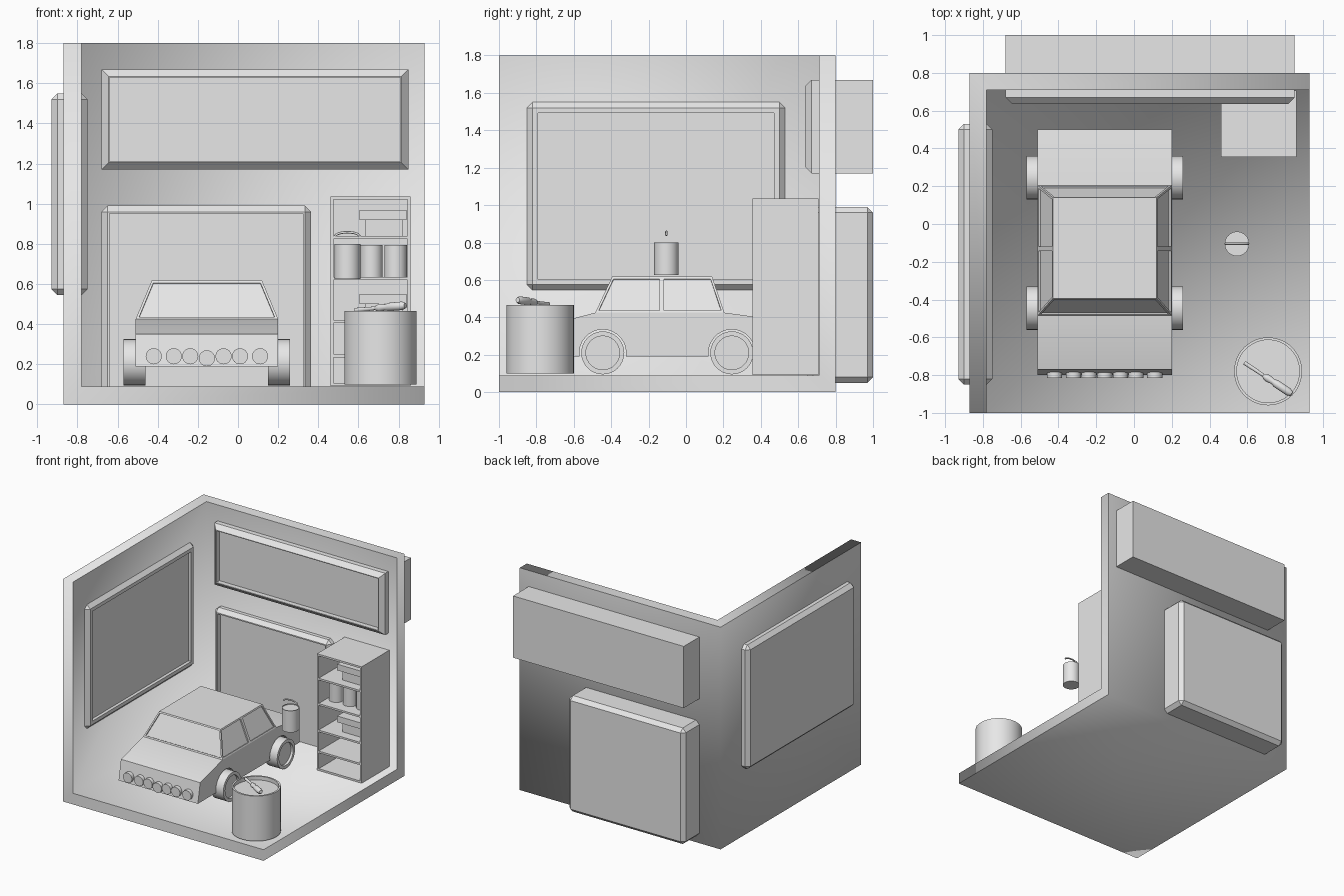
import bpy
import bmesh
import math
from mathutils import Vector

old = bpy.data.objects.get("Cube")
if old:
    bpy.data.objects.remove(old, do_unlink=True)

grey = bpy.data.materials.new("plain grey")
grey.use_nodes = True
grey.diffuse_color = (0.8, 0.8, 0.8, 1)
grey.node_tree.nodes["Principled BSDF"].inputs["Base Color"].default_value = (0.8, 0.8, 0.8, 1)


def finish(name, bm, fix=True):
    """Turn a bmesh into an object, smooth on round parts and sharp elsewhere."""
    if fix:
        bmesh.ops.recalc_face_normals(bm, faces=bm.faces)
    for f in bm.faces:
        f.smooth = True
    for e in bm.edges:
        e.smooth = len(e.link_faces) == 2 and e.calc_face_angle() < math.radians(30)
    mesh = bpy.data.meshes.new(name)
    bm.to_mesh(mesh)
    bm.free()
    mesh.materials.append(grey)
    ob = bpy.data.objects.new(name, mesh)
    bpy.context.scene.collection.objects.link(ob)
    return ob


def box_mesh(lo, hi):
    bm = bmesh.new()
    bmesh.ops.create_cube(bm, size=1)
    for v in bm.verts:
        v.co = Vector([(hi[i] if v.co[i] > 0 else lo[i]) for i in range(3)])
    return bm


def box(name, lo, hi):
    return finish(name, box_mesh(lo, hi))


def panel(name, lo, hi, facing, bevel, rim, depth, all_edges=True):
    """Chamfered slab with a recessed face on the room side."""
    bm = box_mesh(lo, hi)
    facing = Vector(facing)
    bm.normal_update()
    front = max(bm.faces, key=lambda f: f.normal.dot(facing))
    edges = list(bm.edges if all_edges else front.edges)
    bmesh.ops.bevel(bm, geom=edges, offset=bevel, segments=1, affect='EDGES', profile=0.5)
    bm.normal_update()
    front = max(bm.faces, key=lambda f: f.normal.dot(facing))
    bmesh.ops.inset_region(bm, faces=[front], thickness=rim)
    moved = bmesh.ops.extrude_discrete_faces(bm, faces=[front])["faces"][0]
    bmesh.ops.translate(bm, verts=moved.verts, vec=facing * -depth)
    return finish(name, bm)


def lathe(name, profile, base, axis=(0, 0, 1), steps=32):
    """Revolve (radius, height) points around an axis starting at base."""
    bm = bmesh.new()
    verts = [bm.verts.new((r, 0, h)) for r, h in profile]
    edges = [bm.edges.new(pair) for pair in zip(verts, verts[1:])]
    bmesh.ops.spin(bm, geom=verts + edges, cent=(0, 0, 0), axis=(0, 0, 1),
                   angle=math.tau, steps=steps)
    bmesh.ops.remove_doubles(bm, verts=bm.verts, dist=0.0001)
    ob = finish(name, bm)
    ob.rotation_mode = 'QUATERNION'
    ob.rotation_quaternion = Vector(axis).to_track_quat('Z', 'Y')
    ob.location = base
    return ob


def can_profile(r, h, lip, drop):
    return [(0, 0), (r, 0), (r, h), (r - lip, h), (r - lip, h - drop), (0, h - drop)]


# Room: floor, left wall and back wall from one thickened corner
FLOOR, WALL = 0.09, 0.09
x0, x1, y0, y1, top = -0.78, 0.93, -1.0, 0.71, 1.8
bm = bmesh.new()
a, b, c, d = [bm.verts.new((x, y, FLOOR)) for x, y in ((x0, y0), (x1, y0), (x1, y1), (x0, y1))]
ta, tc, td = [bm.verts.new((v.co.x, v.co.y, top)) for v in (a, c, d)]
for quad in ((a, b, c, d), (a, d, td, ta), (d, c, tc, td)):
    bm.faces.new(quad)
room = finish("room_shell", bm, fix=False)
solid = room.modifiers.new("thickness", 'SOLIDIFY')
solid.thickness = WALL
solid.offset = -1
solid.use_even_offset = True
solid.use_quality_normals = True

# Wall panels
panel("side_window", (-0.93, -0.85, 0.545), (-0.75, 0.53, 1.55), (1, 0, 0), 0.03, 0.04, 0.025)
panel("upper_sign", (-0.68, 0.635, 1.17), (0.85, 1.0, 1.67), (0, -1, 0), 0.035, 0.008, 0.04, False)
panel("back_door", (-0.68, 0.65, 0.05), (0.365, 1.0, 0.99), (0, -1, 0), 0.03, 0.014, 0.04)

# Car body: side profile with wheel arches, extruded across
CAR_X, HALF, SILL = -0.155, 0.355, 0.19
AXLES, AXLE_Z, ARCH = (-0.445, 0.245), 0.21, 0.125
profile = [(-0.80, SILL)]
start = math.asin((SILL - AXLE_Z) / ARCH)
for axle in AXLES:
    for i in range(17):
        t = math.pi - start + (2 * start - math.pi) * i / 16
        profile.append((axle + ARCH * math.cos(t), AXLE_Z + ARCH * math.sin(t)))
profile += [(0.50, SILL), (0.50, 0.385), (0.205, 0.425), (-0.485, 0.425), (-0.77, 0.35)]
bm = bmesh.new()
side = bm.faces.new([bm.verts.new((CAR_X - HALF, y, z)) for y, z in profile])
ext = bmesh.ops.extrude_face_region(bm, geom=[side])["geom"]
bmesh.ops.translate(bm, vec=(2 * HALF, 0, 0),
                    verts=[v for v in ext if isinstance(v, bmesh.types.BMVert)])
finish("car_body", bm)

# Car cabin: tapered block with inset windows, split at the door pillar
bm = bmesh.new()
ring = {}
for s in (-1, 1):
    for i, (low, high) in enumerate(((-0.485, -0.395), (-0.13, -0.13), (0.205, 0.14))):
        ring[s, i, 0] = bm.verts.new((CAR_X + s * HALF, low, 0.425))
        ring[s, i, 1] = bm.verts.new((CAR_X + s * 0.275, high, 0.617))
panes = []
for s in (-1, 1):
    for i in (0, 1):
        panes.append(bm.faces.new([ring[s, i, 0], ring[s, i + 1, 0], ring[s, i + 1, 1], ring[s, i, 1]]))
for i in (0, 2):
    panes.append(bm.faces.new([ring[-1, i, 0], ring[1, i, 0], ring[1, i, 1], ring[-1, i, 1]]))
for level in (0, 1):
    bm.faces.new([ring[-1, i, level] for i in (0, 1, 2)] + [ring[1, i, level] for i in (2, 1, 0)])
bmesh.ops.recalc_face_normals(bm, faces=bm.faces)
bmesh.ops.inset_individual(bm, faces=panes, thickness=0.012, use_even_offset=True)
for pane in panes:
    shift = pane.normal * -0.01
    moved = bmesh.ops.extrude_discrete_faces(bm, faces=[pane])["faces"][0]
    bmesh.ops.translate(bm, verts=moved.verts, vec=shift)
finish("car_cabin", bm)

# Wheels with recessed hubs
for s, side_name in ((-1, "right"), (1, "left")):
    for axle, end in zip(AXLES, ("front", "rear")):
        lathe(f"{end}_{side_name}_wheel", can_profile(0.115, 0.11, 0.025, 0.02),
              (CAR_X + s * 0.305, axle, AXLE_Z), (s, 0, 0))

# Row of round lamps on the nose
for i, offset in enumerate((-0.265, -0.165, -0.083, 0, 0.083, 0.165, 0.265)):
    z = 0.23 if offset == 0 else 0.24
    lathe(f"lamp_{i + 1}", [(0, 0), (0.04, 0), (0.04, 0.04), (0, 0.04)],
          (CAR_X + offset, -0.775, z), (0, -1, 0), 24)

# Shelf unit
L, R, F, B, T = 0.46, 0.86, 0.355, 0.708, 0.015
box("shelf_left_side", (L, F, 0.092), (L + T, B, 1.035))
box("shelf_right_side", (R - T, F, 0.092), (R, B, 1.035))
box("shelf_back", (L + T, B - T, 0.092), (R - T, B, 1.035))
for i, z in enumerate((0.092, 0.235, 0.405, 0.62, 0.825, 1.02)):
    box(f"shelf_board_{i + 1}", (L + T, F, z), (R - T, B - T, z + T))

# Lidded boxes and cans on the shelves
for i, z in enumerate((0.84, 0.42)):
    box(f"carton_{i + 1}", (0.635, 0.43, z), (0.82, 0.62, z + 0.085))
    box(f"carton_lid_{i + 1}", (0.605, 0.405, z + 0.08), (0.84, 0.645, z + 0.13))
for i, x in enumerate((0.54, 0.665, 0.785)):
    lathe(f"shelf_can_{i + 1}", can_profile(0.056, 0.16, 0.006, 0.008), (x, 0.49, 0.635))

# Raised paint bucket with a wire handle
lathe("paint_bucket", can_profile(0.065, 0.175, 0.005, 0.006), (0.545, -0.105, 0.625))
curve = bpy.data.curves.new("bucket_handle", 'CURVE')
curve.dimensions = '3D'
curve.bevel_depth = 0.006
curve.bevel_resolution = 2
curve.use_fill_caps = True
curve.materials.append(grey)
wire = curve.splines.new('POLY')
wire.points.add(12)
for i, p in enumerate(wire.points):
    t = math.pi * i / 12
    p.co = (0.545 + 0.06 * math.cos(t), -0.105, 0.838 + 0.02 * math.sin(t), 1)
bpy.context.scene.collection.objects.link(bpy.data.objects.new("bucket_handle", curve))

# Barrel with a screwdriver resting on it
lathe("barrel", can_profile(0.18, 0.365, 0.014, 0.03), (0.71, -0.78, 0.1), steps=48)
tip, butt = Vector((0.585, -0.735, 0.47)), Vector((0.835, -0.9, 0.493))
lathe("screwdriver", [(0, 0), (0.011, 0), (0.009, 0.12), (0.016, 0.13), (0.02, 0.15), (0.015, 0.18),
                      (0.021, 0.2), (0.021, 0.28), (0.013, 0.3), (0, 0.3)], tip, butt - tip, 16)
